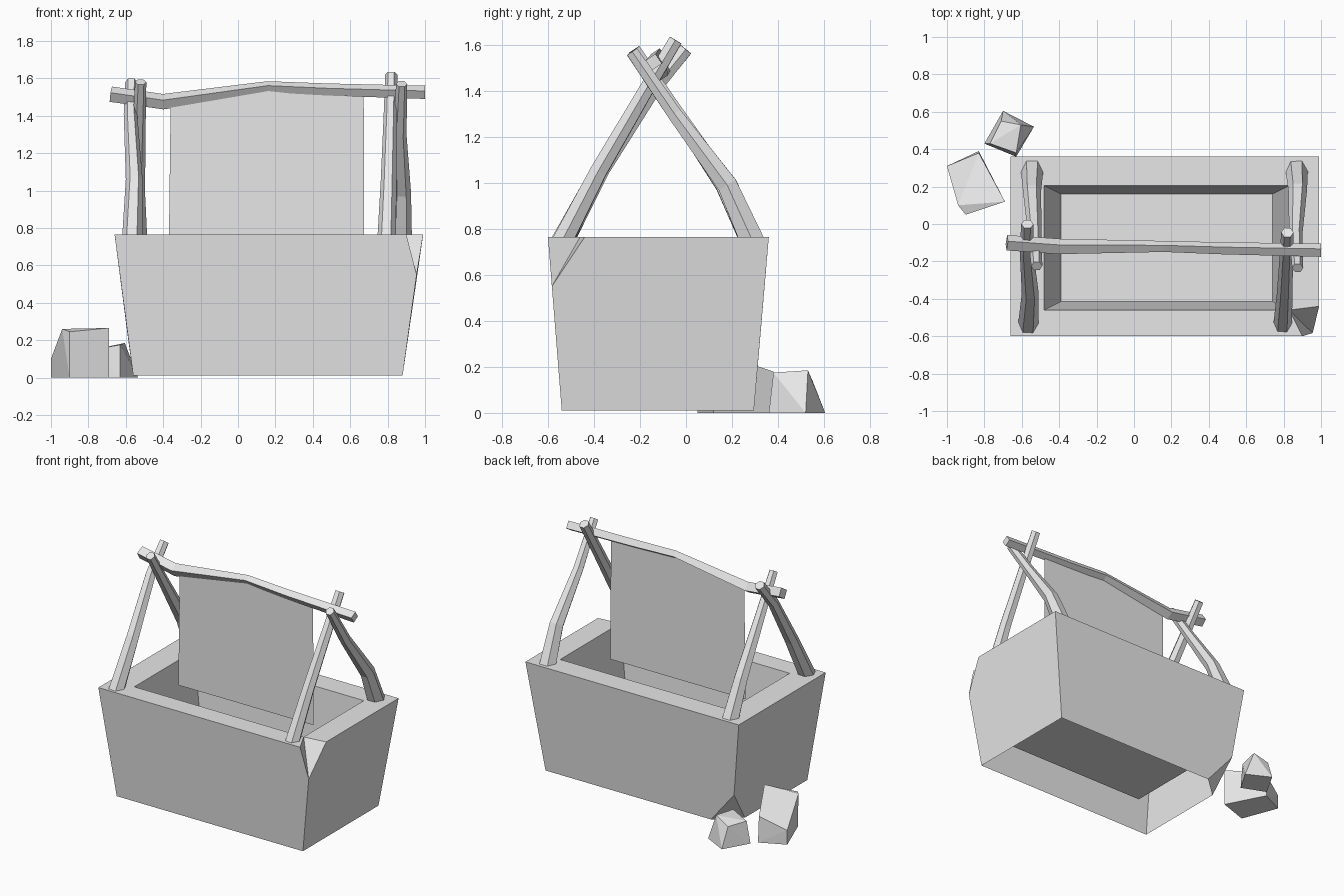
import bpy, bmesh
from mathutils import Vector, Matrix
from math import pi, cos, sin

cube = bpy.data.objects.get("Cube")
if cube:
    bpy.data.objects.remove(cube, do_unlink=True)

grey = bpy.data.materials.new("pale_grey")
grey.use_nodes = True
GREY = (0.8, 0.8, 0.8, 1)
grey.diffuse_color = GREY
grey.node_tree.nodes["Principled BSDF"].inputs["Base Color"].default_value = GREY


def finish(name, bm):
    mesh = bpy.data.meshes.new(name)
    bm.to_mesh(mesh)
    bm.free()
    mesh.materials.append(grey)
    obj = bpy.data.objects.new(name, mesh)
    bpy.context.collection.objects.link(obj)
    return obj


def ring(bm, x0, x1, y0, y1, z):
    """Rectangle corners: front left, front right, back right, back left."""
    return [bm.verts.new(p) for p in ((x0, y0, z), (x1, y0, z), (x1, y1, z), (x0, y1, z))]


def pole(name, points, radii, sides, turn=0):
    """Faceted tube along a bent path, with flat caps."""
    bm = bmesh.new()
    pts = [Vector(p) for p in points]
    rings = []
    for i, p in enumerate(pts):
        d = (pts[min(i + 1, len(pts) - 1)] - pts[max(i - 1, 0)]).normalized()
        side = d.cross(Vector((0, 0, 1))).normalized()
        up = side.cross(d)
        rings.append([bm.verts.new(p + radii[i] * (side * cos(a) + up * sin(a)))
                      for a in (turn + 2 * pi * k / sides for k in range(sides))])
    for low, high in zip(rings, rings[1:]):
        for k in range(sides):
            n = (k + 1) % sides
            bm.faces.new((low[k], low[n], high[n], high[k]))
    bm.faces.new(rings[0])
    bm.faces.new(rings[-1])
    bmesh.ops.recalc_face_normals(bm, faces=bm.faces)
    return finish(name, bm)


def rock(name, points):
    bm = bmesh.new()
    for p in points:
        bm.verts.new(p)
    bmesh.ops.convex_hull(bm, input=bm.verts)
    bmesh.ops.recalc_face_normals(bm, faces=bm.faces)
    return finish(name, bm)


# Tapered trough, open underneath, with two chipped corners
bm = bmesh.new()
base = ring(bm, -0.56, 0.88, -0.54, 0.295, 0.01)
rim = ring(bm, -0.66, 0.99, -0.60, 0.36, 0.765)
lip = ring(bm, -0.48, 0.83, -0.46, 0.205, 0.765)
floor = ring(bm, -0.39, 0.74, -0.415, 0.16, 0.165)
chip_front = bm.verts.new((0.90, -0.60, 0.765))
chip_side = bm.verts.new((0.99, -0.44, 0.765))
chip_low = bm.verts.new((0.955, -0.583, 0.55))
break_top = bm.verts.new((-0.592, 0.315, 0.24))
break_back = bm.verts.new((-0.40, 0.295, 0.01))
break_side = bm.verts.new((-0.56, 0.15, 0.01))
for face in (
    (base[0], base[1], chip_low, chip_front, rim[0]),
    (base[1], base[2], rim[2], chip_side, chip_low),
    (base[2], break_back, break_top, rim[3], rim[2]),
    (break_side, base[0], rim[0], rim[3], break_top),
    (break_back, break_side, break_top),
    (chip_front, chip_low, lip[1]), (chip_low, chip_side, lip[1]),
    (rim[0], chip_front, lip[1], lip[0]), (chip_side, rim[2], lip[2], lip[1]),
    (rim[2], rim[3], lip[3], lip[2]), (rim[3], rim[0], lip[0], lip[3]),
    floor,
):
    bm.faces.new(face)
for k in range(4):
    n = (k + 1) % 4
    bm.faces.new((lip[k], lip[n], floor[n], floor[k]))
bm.verts.remove(base[3])
finish("trough", bm)

# Crossed support poles at each end
pole("right_front_pole", [(-0.565, -0.54, 0.74), (-0.555, -0.37, 1.06), (-0.575, -0.14, 1.41), (-0.57, 0.0, 1.58)],
     (0.055, 0.045, 0.036, 0.033), 6)
pole("right_back_pole", [(-0.545, 0.29, 0.74), (-0.545, 0.17, 0.99), (-0.53, -0.06, 1.33), (-0.52, -0.225, 1.58)],
     (0.06, 0.048, 0.036, 0.03), 6)
pole("left_front_pole", [(0.795, -0.54, 0.74), (0.805, -0.38, 1.05), (0.815, -0.17, 1.41), (0.82, -0.045, 1.62)],
     (0.05, 0.042, 0.036, 0.033), 6)
pole("left_back_pole", [(0.87, 0.29, 0.74), (0.875, 0.18, 0.99), (0.865, -0.05, 1.3), (0.875, -0.235, 1.57)],
     (0.06, 0.05, 0.036, 0.03), 6)

# Bent ridge beam resting in the crossings
pole("ridge_beam", [(-0.68, -0.1, 1.515), (-0.40, -0.12, 1.475), (0.16, -0.12, 1.555), (0.48, -0.13, 1.54), (1.0, -0.14, 1.525)],
     (0.042, 0.042, 0.03, 0.033, 0.036), 4, 0.2)

# Hanging cloth sheet
bm = bmesh.new()
bm.faces.new([bm.verts.new((x, -0.13, z)) for x, z in
              ((-0.37, 0.68), (0.675, 0.68), (0.672, 1.535), (0.16, 1.55), (-0.36, 1.48))])
finish("cloth", bm)

# Two broken rocks beside the back corner
rock("large_rock", [(-1.0, 0.31, 0), (-0.83, 0.39, 0), (-0.69, 0.12, 0), (-0.90, 0.05, 0),
                    (-0.69, 0.12, 0.265), (-0.90, 0.05, 0.245), (-0.94, 0.10, 0.26),
                    (-1.0, 0.31, 0.1), (-0.83, 0.38, 0.18)])
rock("small_rock", [(-0.80, 0.43, 0), (-0.70, 0.605, 0), (-0.535, 0.52, 0), (-0.63, 0.36, 0),
                    (-0.63, 0.38, 0.175), (-0.77, 0.43, 0.15), (-0.71, 0.55, 0.14), (-0.605, 0.53, 0.185)])
